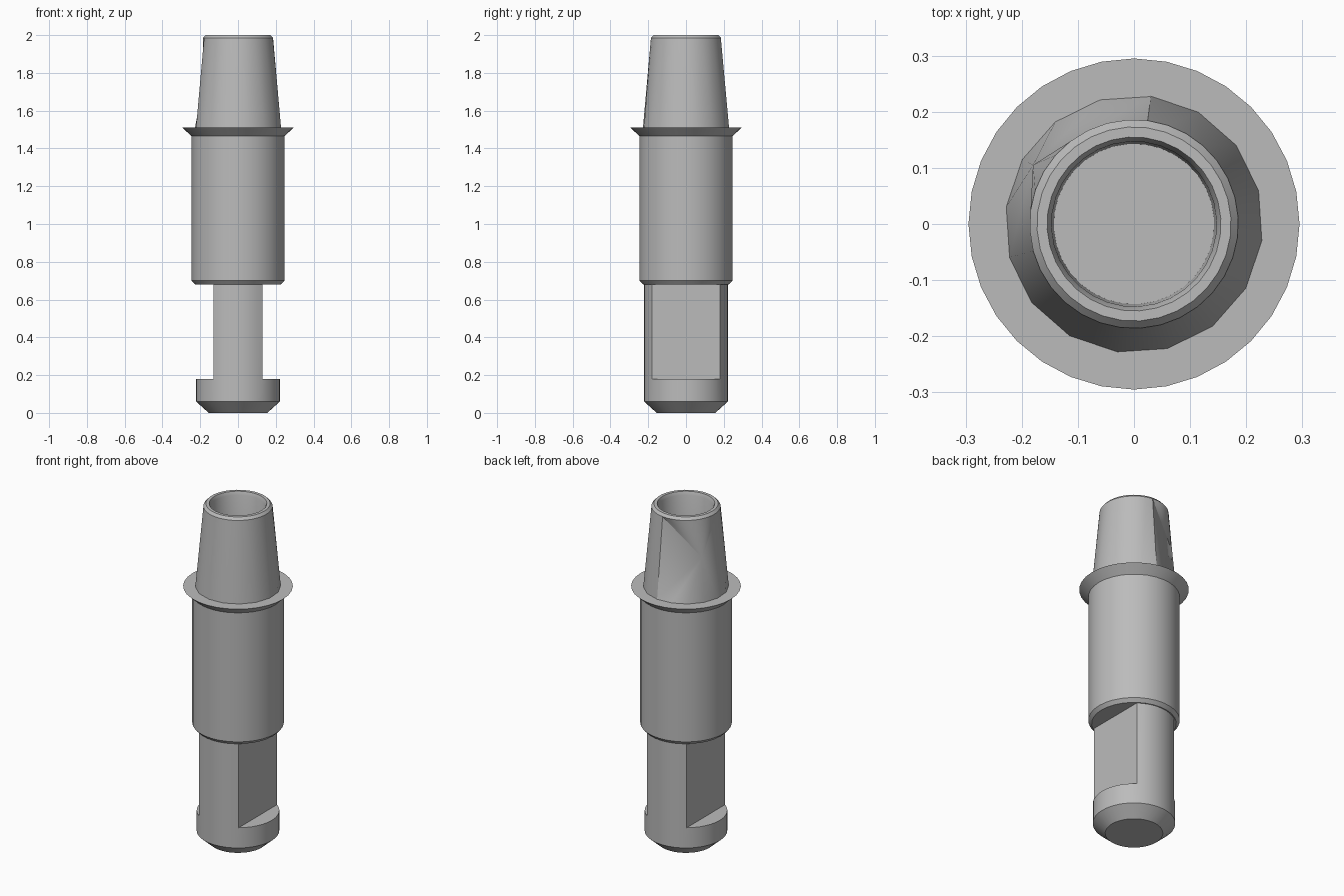
import bpy, bmesh
from math import cos, sin, radians, tau
from mathutils import Vector

if "Cube" in bpy.data.objects:
    bpy.data.objects.remove(bpy.data.objects["Cube"])

metal = bpy.data.materials.new("satin_grey_metal")
metal.use_nodes = True
GREY = (0.5, 0.5, 0.5, 1)
metal.diffuse_color = GREY
metal.node_tree.nodes["Principled BSDF"].inputs["Base Color"].default_value = GREY


def ring(bm, radius, z, sides, start=0.0, half_width=None):
    """Circle of vertices, optionally flattened on both x sides."""
    verts = []
    for i in range(sides):
        a = radians(start) + tau * i / sides
        x, y = radius * cos(a), radius * sin(a)
        if half_width:
            x = max(-half_width, min(half_width, x))
        verts.append(bm.verts.new((x, y, z)))
    return verts


def bridge(bm, lower, upper):
    n = len(lower)
    for i in range(n):
        j = (i + 1) % n
        bm.faces.new((lower[i], lower[j], upper[j], upper[i]))


def finish(bm, name):
    bmesh.ops.remove_doubles(bm, verts=bm.verts, dist=0.0001)
    bmesh.ops.recalc_face_normals(bm, faces=bm.faces)
    mesh = bpy.data.meshes.new(name)
    bm.to_mesh(mesh)
    bm.free()
    mesh.materials.append(metal)
    obj = bpy.data.objects.new(name, mesh)
    bpy.context.collection.objects.link(obj)
    bpy.ops.object.select_all(action="DESELECT")
    obj.select_set(True)
    bpy.context.view_layer.objects.active = obj
    bpy.ops.object.shade_smooth_by_angle(angle=radians(30))
    return obj


def lathe(name, profile, sides):
    """Closed stack of rings; profile rows are radius, height, half width."""
    bm = bmesh.new()
    rings = [ring(bm, r, z, sides, half_width=w) for r, z, w in profile]
    for a, b in zip(rings, rings[1:]):
        bridge(bm, a, b)
    bm.faces.new(rings[0])
    bm.faces.new(rings[-1])
    return finish(bm, name)


# Shank: chamfered foot, then a neck with two flats
flat = 0.222 * cos(radians(54))
lathe("shank", [(0.155, 0, None), (0.222, 0.06, None), (0.222, 0.18, None),
                (0.222, 0.18, flat), (0.222, 0.69, flat)], 40)

# Body with lower chamfer and flared flange
lathe("body_and_flange", [(0.228, 0.68, None), (0.246, 0.70, None),
                          (0.246, 1.465, None), (0.295, 1.51, None)], 32)

# Tapered post, with a faceted patch around one point at the back
bm = bmesh.new()
SIDES = 16
START = 82.5
base = ring(bm, 0.23, 1.508, SIDES, START)
shoulder = ring(bm, 0.186, 1.985, SIDES * 2, START)
PATCH = 5  # number of base segments covered by the patch
for i in range(PATCH, SIDES):
    j = (i + 1) % SIDES
    a, m, b = (shoulder[k % (SIDES * 2)] for k in (2 * i, 2 * i + 1, 2 * i + 2))
    bm.faces.new((base[i], m, a))
    bm.faces.new((base[i], base[j], m))
    bm.faces.new((base[j], b, m))
peak = bm.verts.new(Vector((-0.18, 0.105, 1.766)))
outline = base[:PATCH + 1] + shoulder[:2 * PATCH + 1][::-1]
for a, b in zip(outline, outline[1:] + outline[:1]):
    bm.faces.new((a, b, peak))

# Rounded rim and blind bore
previous = shoulder
for radius, z in [(0.173, 2.0), (0.155, 2.0), (0.147, 1.98), (0.143, 1.5)]:
    current = ring(bm, radius, z, SIDES * 2, START)
    bridge(bm, previous, current)
    previous = current
bm.faces.new(previous)
finish(bm, "tapered_post")
